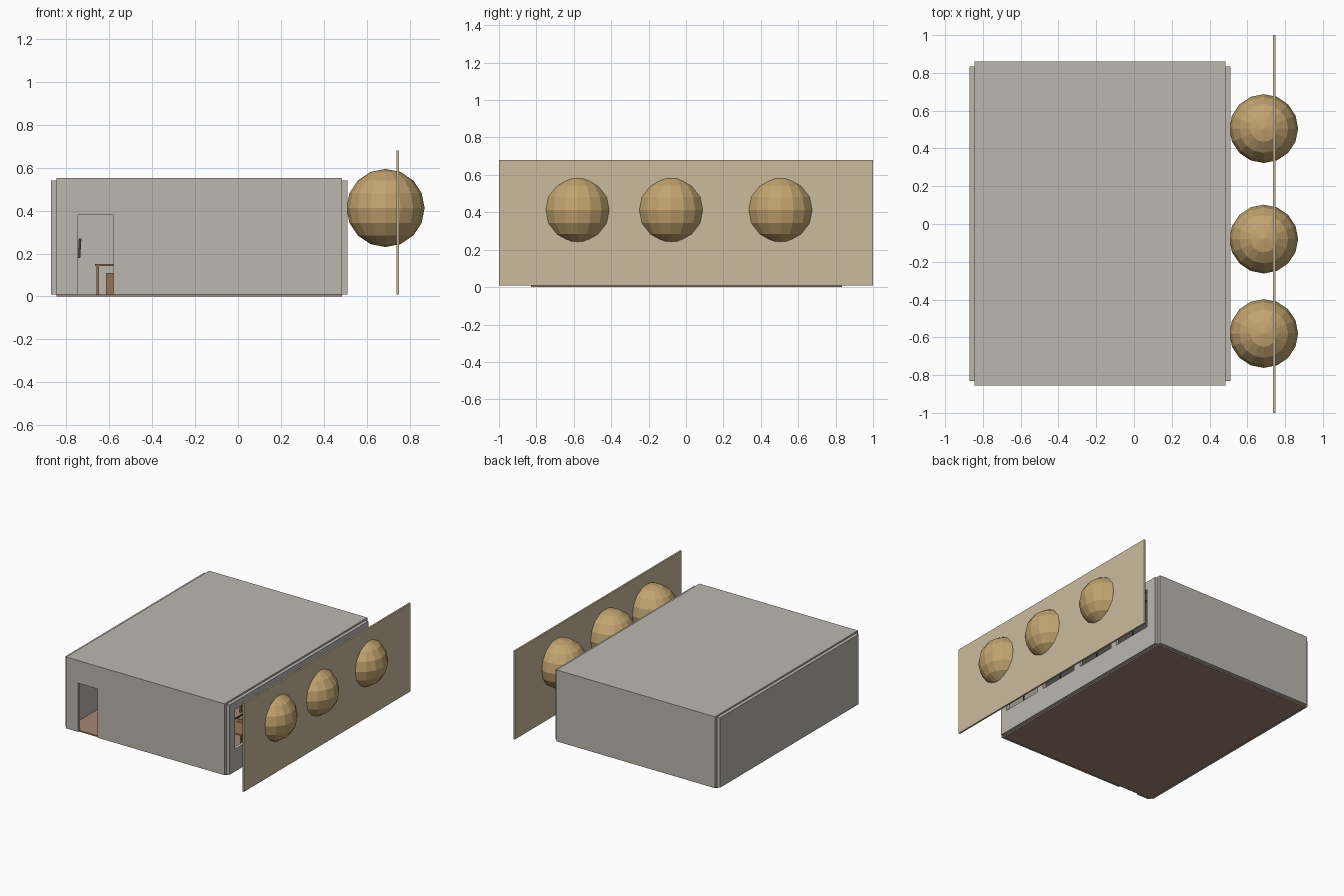
import bpy
import bmesh
from mathutils import Vector

default = bpy.data.objects.get("Cube")
if default:
    bpy.data.objects.remove(default, do_unlink=True)


def material(name, color):
    m = bpy.data.materials.new(name)
    m.use_nodes = True
    m.diffuse_color = (*color, 1)
    m.node_tree.nodes["Principled BSDF"].inputs["Base Color"].default_value = (*color, 1)
    return m


GREY = material("wall grey", (0.5, 0.47, 0.43))
FLOOR = material("floor brown", (0.37, 0.24, 0.17))
CREAM = material("fence cream", (0.6, 0.5, 0.34))
LEAF = material("bush ochre", (0.54, 0.37, 0.16))
WOOD = material("furniture wood", (0.31, 0.18, 0.1))
DARK = material("dark metal", (0.06, 0.06, 0.06))


def finish(bm, name, mat):
    bmesh.ops.recalc_face_normals(bm, faces=bm.faces)
    mesh = bpy.data.meshes.new(name)
    bm.to_mesh(mesh)
    bm.free()
    mesh.materials.append(mat)
    ob = bpy.data.objects.new(name, mesh)
    bpy.context.collection.objects.link(ob)
    return ob


def boxes(name, spans, mat):
    """One object from boxes given as (x0, x1, y0, y1, z0, z1)."""
    bm = bmesh.new()
    for x0, x1, y0, y1, z0, z1 in spans:
        verts = bmesh.ops.create_cube(bm, size=1)["verts"]
        bmesh.ops.scale(bm, vec=(x1 - x0, y1 - y0, z1 - z0), verts=verts)
        bmesh.ops.translate(bm, vec=Vector((x0 + x1, y0 + y1, z0 + z1)) / 2, verts=verts)
    return finish(bm, name, mat)


def pierced_wall(name, start, end, z0, z1, openings, place):
    """Wall sheet with (a0, a1, z0, z1) openings left out, then thickened."""
    along = sorted({start, end} | {v for o in openings for v in o[:2]})
    up = sorted({z0, z1} | {v for o in openings for v in o[2:]})
    bm = bmesh.new()
    for a, b in zip(along, along[1:]):
        for c, d in zip(up, up[1:]):
            if any(o[0] <= a < o[1] and o[2] <= c < o[3] for o in openings):
                continue
            corners = [(a, c), (b, c), (b, d), (a, d)]
            bm.faces.new([bm.verts.new(place(*p)) for p in corners])
    bmesh.ops.remove_doubles(bm, verts=bm.verts, dist=0.0001)
    ob = finish(bm, name, GREY)
    mod = ob.modifiers.new("thickness", "SOLIDIFY")
    mod.thickness = WALL
    mod.offset = 0


# Room shell, with walls meeting at notched corners
WALL = 0.025
X0, X1, Y0, Y1 = -0.845, 0.485, -0.83, 0.835
BASE, TOP = 0.01, 0.54
boxes("floor", [(X0, X1, Y0, Y1, 0, BASE)], FLOOR)
boxes("roof", [(X0, X1, Y0 - WALL, Y1 + WALL, TOP, 0.552)], GREY)
boxes("left_out_wall", [(X0 - WALL, X0, Y0, Y1, BASE, TOP)], GREY)
boxes("back_wall", [(X0, X1, Y1, Y1 + WALL, BASE, TOP)], GREY)

# Front wall with a doorway
pierced_wall("front_wall", X0, X1, BASE, TOP, [(-0.745, -0.58, BASE, 0.38)],
             lambda a, z: (a, Y0 - WALL / 2, z))

# Side wall with four windows
centres = [-0.6, -0.205, 0.19, 0.58]
SILL, HEAD, HALF = 0.18, 0.48, 0.167
pierced_wall("window_wall", Y0, Y1, BASE, TOP,
             [(c - HALF, c + HALF, SILL, HEAD) for c in centres],
             lambda a, z: (X1 + WALL / 2, a, z))

# Slim window bars
bars = []
for c in centres:
    bars.append((X1 + 0.008, X1 + 0.016, c - 0.004, c + 0.004, SILL, HEAD))
    bars.append((X1 + 0.008, X1 + 0.016, c - HALF, c + HALF, 0.396, 0.404))
boxes("window_bars", bars, DARK)

# Rows of desks and stools
tops, legs, stools = [], [], []
for x in (-0.665, -0.28, 0.1):
    for y in (-0.5, -0.1, 0.3):
        w, d = 0.28, 0.16
        tops.append((x, x + w, y, y + d, 0.143, 0.152))
        for lx in (x + 0.006, x + w - 0.018):
            for ly in (y + 0.006, y + d - 0.018):
                legs.append((lx, lx + 0.012, ly, ly + 0.012, BASE, 0.143))
        stools.append((x + 0.05, x + 0.15, y - 0.12, y - 0.03, BASE, 0.11))
boxes("desk_tops", tops, WOOD)
boxes("desk_legs", legs, WOOD)
boxes("stools", stools, WOOD)

# Tilted dark board near the side wall
board = boxes("wall_board", [(-0.006, 0.006, -0.15, 0.15, -0.045, 0.045)], DARK)
board.location = (-0.738, 0.4, 0.225)
board.rotation_euler.y = 0.06

# Fence panel and the round bushes that pass through it
boxes("fence", [(0.737, 0.75, -1, 1, BASE, 0.68)], CREAM)
for y in (0.505, -0.08, -0.58):
    bm = bmesh.new()
    bmesh.ops.create_uvsphere(bm, u_segments=16, v_segments=8, radius=0.182)
    bush = finish(bm, "bush", LEAF)
    bush.location = (0.687, y, 0.412)
